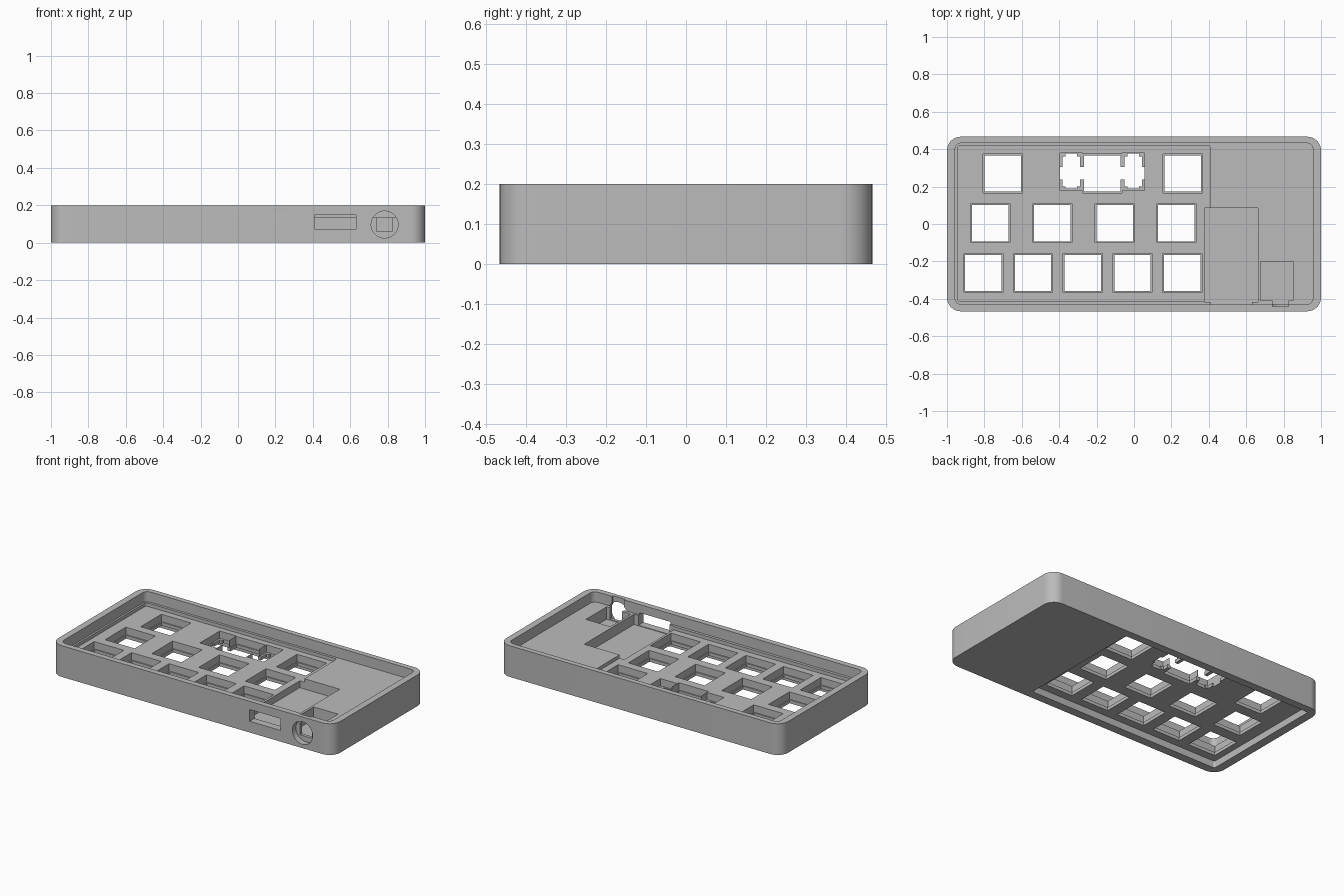
import bpy, bmesh, math

if "Cube" in bpy.data.objects:
    bpy.data.objects.remove(bpy.data.objects["Cube"], do_unlink=True)

grey = bpy.data.materials.new("plain grey")
grey.use_nodes = True
colour = (0.5, 0.5, 0.5, 1)
grey.diffuse_color = colour
grey.node_tree.nodes["Principled BSDF"].inputs["Base Color"].default_value = colour

HEIGHT = 0.2
LEDGE = 0.134        # floor beside the keys and ledge under the lid
PLATE_TOP = 0.112    # inner face of the key plate
PLATE_BOTTOM = 0.044  # outer face of the key plate
CLIP = PLATE_BOTTOM + 0.021
ABOVE = 0.3


def block(name, x0, x1, y0, y1, z0, z1, radius=0.0):
    """Upright prism with optionally rounded vertical corners."""
    bm = bmesh.new()
    outline = []
    steps = 10 if radius else 0
    corners = [(x1, y1, -1, -1), (x0, y1, 1, -1), (x0, y0, 1, 1), (x1, y0, -1, 1)]
    for i, (x, y, sx, sy) in enumerate(corners):
        for k in range(steps + 1):
            a = math.pi / 2 * (i + k / max(steps, 1))
            outline.append((x + radius * (sx + math.cos(a)) if radius else x,
                            y + radius * (sy + math.sin(a)) if radius else y, z0))
    face = bm.faces.new([bm.verts.new(p) for p in outline])
    top = bmesh.ops.extrude_face_region(bm, geom=[face])["geom"]
    bmesh.ops.translate(bm, vec=(0, 0, z1 - z0),
                        verts=[v for v in top if isinstance(v, bmesh.types.BMVert)])
    bmesh.ops.recalc_face_normals(bm, faces=bm.faces)
    mesh = bpy.data.meshes.new(name)
    bm.to_mesh(mesh)
    bm.free()
    obj = bpy.data.objects.new(name, mesh)
    bpy.context.collection.objects.link(obj)
    mesh.materials.append(grey)
    return obj


case = block("keypad_case", -1, 1, -0.467, 0.467, 0, HEIGHT, 0.075)
cutters = []


def cut(*args):
    cutters.append(block("cutter", *args))


# Lid cavity, circuit board pocket and keycap recess underneath
cut(-0.957, 0.957, -0.43, 0.433, LEDGE, ABOVE, 0.035)
cut(-0.945, 0.41, -0.412, 0.417, PLATE_TOP, ABOVE, 0.012)
cut(-0.945, 0.41, -0.412, 0.417, -0.1, PLATE_BOTTOM, 0.012)

# Stepped switch holes: wide inside, narrow at the clip plate
rows = {0.27: (-0.701, -0.17, 0.261),
        0.005: (-0.768, -0.436, -0.104, 0.227),
        -0.262: (-0.805, -0.54, -0.274, -0.008, 0.258)}
for y, row in rows.items():
    for x in row:
        for r, z0, z1 in ((0.105, CLIP, ABOVE), (0.0975, -0.1, ABOVE)):
            cut(x - r, x + r, y - r, y + r, z0, z1)

# Stabiliser openings either side of the wide key
for side in (-1, 1):
    x = -0.17 + side * 0.166
    cut(x - 0.06, x + 0.06, 0.18, 0.38, CLIP, ABOVE)
    cut(x - 0.047, x + 0.047, 0.2, 0.362, -0.1, ABOVE)
    cut(x - 0.03, x + 0.03, 0.19, 0.378, -0.1, ABOVE)
cut(-0.395, 0.055, 0.237, 0.305, -0.1, ABOVE)

# Controller pocket with its port slot
cut(0.378, 0.662, -0.418, 0.086, 0.068, ABOVE)
cut(0.41, 0.63, -0.6, -0.3, 0.072, 0.147)

# Jack pocket with its notch and round port
cut(0.677, 0.85, -0.41, -0.2, 0.055, ABOVE)
cut(0.74, 0.827, -0.44, -0.3, 0.06, ABOVE)
bpy.ops.mesh.primitive_cylinder_add(vertices=48, radius=0.072, depth=0.17,
                                    location=(0.784, -0.515, 0.097),
                                    rotation=(math.pi / 2, 0, 0))
round_port = bpy.context.object
round_port.data.materials.append(grey)
cutters.append(round_port)

# Carve the case
for cutter in cutters:
    cutter.hide_render = True
    mod = case.modifiers.new("carve", "BOOLEAN")
    mod.operation = "DIFFERENCE"
    mod.solver = "EXACT"
    mod.object = cutter
bpy.context.view_layer.update()
carved = bpy.data.meshes.new_from_object(
    case.evaluated_get(bpy.context.evaluated_depsgraph_get()))
case.modifiers.clear()
case.data = carved
for cutter in cutters:
    bpy.data.objects.remove(cutter, do_unlink=True)

# Smooth the rounded corners, keep the edges crisp
bpy.ops.object.select_all(action="DESELECT")
bpy.context.view_layer.objects.active = case
case.select_set(True)
bpy.ops.object.shade_smooth_by_angle(angle=math.radians(30))
